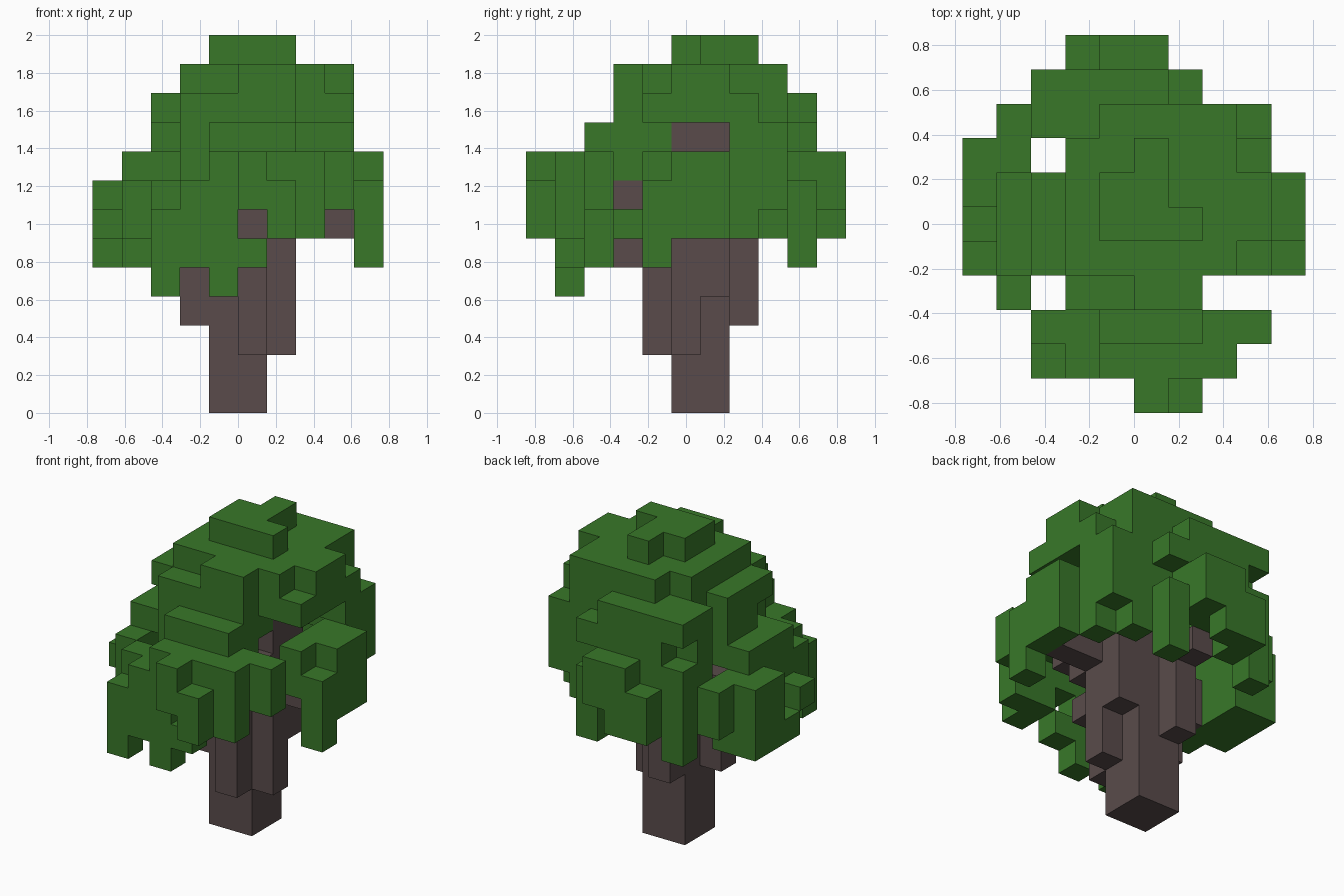
import bpy
import bmesh
from mathutils import Vector

cube = bpy.data.objects.get("Cube")
if cube:
    bpy.data.objects.remove(cube, do_unlink=True)

CELL = 2 / 13                      # the tree is thirteen blocks tall
CENTRE = Vector((5, 5.5, 0))       # middle of the block grid


def make_material(name, colour):
    mat = bpy.data.materials.new(name)
    mat.use_nodes = True
    mat.diffuse_color = colour
    mat.node_tree.nodes["Principled BSDF"].inputs["Base Color"].default_value = colour
    return mat


leaf_green = make_material("leaf green", (0.040, 0.187, 0.022, 1))
bark_brown = make_material("bark brown", (0.100, 0.071, 0.070, 1))

# Each part is a union of boxes in block units: x from-to, y from-to, z from-to
trunk = [
    (4, 6, 5, 7, 0, 9),                                            # main stem
    (6, 7, 5, 6, 2, 6), (6, 7, 5, 7, 4, 10), (5, 6, 4, 5, 2, 7),   # buttresses
    (4, 5, 7, 8, 3, 7), (3, 4, 5, 6, 3, 7),
    (7, 9, 5, 6, 6, 7), (2, 3, 5, 6, 5, 7), (4, 5, 8, 9, 6, 7),    # branches
    (5, 6, 3, 4, 5, 6), (6, 7, 4, 5, 6, 8), (6, 7, 3, 4, 7, 8),
]
crown = [
    (4, 7, 5, 6, 12, 13), (4, 6, 6, 7, 12, 13), (5, 6, 7, 8, 12, 13),
    (3, 9, 5, 7, 11, 12), (3, 8, 4, 8, 11, 12), (5, 7, 3, 4, 11, 12),
    (4, 8, 8, 9, 11, 12), (2, 9, 4, 7, 10, 11), (3, 7, 3, 4, 8, 11),
    (3, 9, 7, 8, 9, 11), (2, 8, 8, 9, 10, 11), (2, 6, 9, 10, 10, 11),
    (4, 7, 2, 3, 9, 10), (3, 7, 4, 5, 9, 10), (2, 6, 5, 7, 9, 10),
]
front_foliage = [
    (5, 6, 0, 1, 7, 9), (6, 7, 0, 1, 6, 8), (5, 8, 1, 2, 7, 9),
    (6, 8, 1, 2, 6, 7), (4, 9, 2, 3, 8, 9), (8, 9, 2, 3, 7, 8),
    (2, 4, 2, 3, 5, 8), (2, 3, 1, 2, 4, 7), (3, 4, 1, 2, 5, 8),
    (4, 5, 1, 2, 4, 9), (5, 6, 1, 2, 5, 6),
]
back_foliage = [
    (2, 9, 8, 9, 8, 10), (7, 9, 8, 9, 7, 8), (7, 8, 8, 9, 6, 7),
    (3, 7, 9, 10, 9, 10), (3, 6, 9, 10, 7, 9), (3, 4, 9, 10, 6, 7),
    (2, 3, 9, 10, 5, 9), (6, 7, 9, 10, 5, 8),
    (4, 6, 10, 11, 7, 9), (4, 5, 10, 11, 6, 7), (3, 4, 10, 11, 6, 8),
]
right_foliage = [                  # the model's own right is -x
    (1, 2, 4, 7, 6, 9), (1, 2, 4, 8, 5, 8), (1, 2, 3, 4, 6, 8),
    (1, 2, 8, 9, 6, 8), (0, 1, 4, 5, 6, 7), (0, 1, 5, 6, 5, 6),
    (0, 1, 6, 8, 5, 8), (2, 3, 4, 7, 8, 9),
]
left_foliage = [
    (8, 9, 4, 5, 7, 9), (8, 9, 5, 7, 8, 9), (9, 10, 5, 7, 6, 9),
    (9, 10, 4, 5, 5, 8), (8, 9, 7, 8, 6, 9),
]


def cells_of(boxes):
    return {(x, y, z)
            for xa, xb, ya, yb, za, zb in boxes
            for x in range(xa, xb)
            for y in range(ya, yb)
            for z in range(za, zb)}


def build_part(name, cells, occupied, mat):
    """Skin the blocks with outer faces only, merged into flat panels."""
    bm = bmesh.new()
    for cell in sorted(cells):
        middle = Vector(cell) + Vector((0.5, 0.5, 0.5))
        for axis in range(3):
            for sign in (-1, 1):
                step = [0, 0, 0]
                step[axis] = sign
                if tuple(c + s for c, s in zip(cell, step)) in occupied:
                    continue
                normal = Vector(step) / 2
                u, v = Vector(), Vector()
                u[(axis + 1) % 3] = 0.5
                v[(axis + 2) % 3] = 0.5 * sign
                corners = [middle + normal + d for d in (-u - v, u - v, u + v, v - u)]
                bm.faces.new([bm.verts.new((c - CENTRE) * CELL) for c in corners])
    bmesh.ops.remove_doubles(bm, verts=bm.verts[:], dist=CELL / 100)
    bmesh.ops.dissolve_limit(bm, angle_limit=0.01, verts=bm.verts[:], edges=bm.edges[:])
    mesh = bpy.data.meshes.new(name)
    bm.to_mesh(mesh)
    bm.free()
    mesh.materials.append(mat)
    bpy.context.collection.objects.link(bpy.data.objects.new(name, mesh))


# Earlier parts own any block that two parts share
layout = [
    ("trunk", trunk, bark_brown),
    ("crown", crown, leaf_green),
    ("front_foliage", front_foliage, leaf_green),
    ("back_foliage", back_foliage, leaf_green),
    ("right_foliage", right_foliage, leaf_green),
    ("left_foliage", left_foliage, leaf_green),
]
occupied = set()
parts = []
for name, boxes, mat in layout:
    own = cells_of(boxes) - occupied
    occupied |= own
    parts.append((name, own, mat))
for name, own, mat in parts:
    build_part(name, own, occupied, mat)
